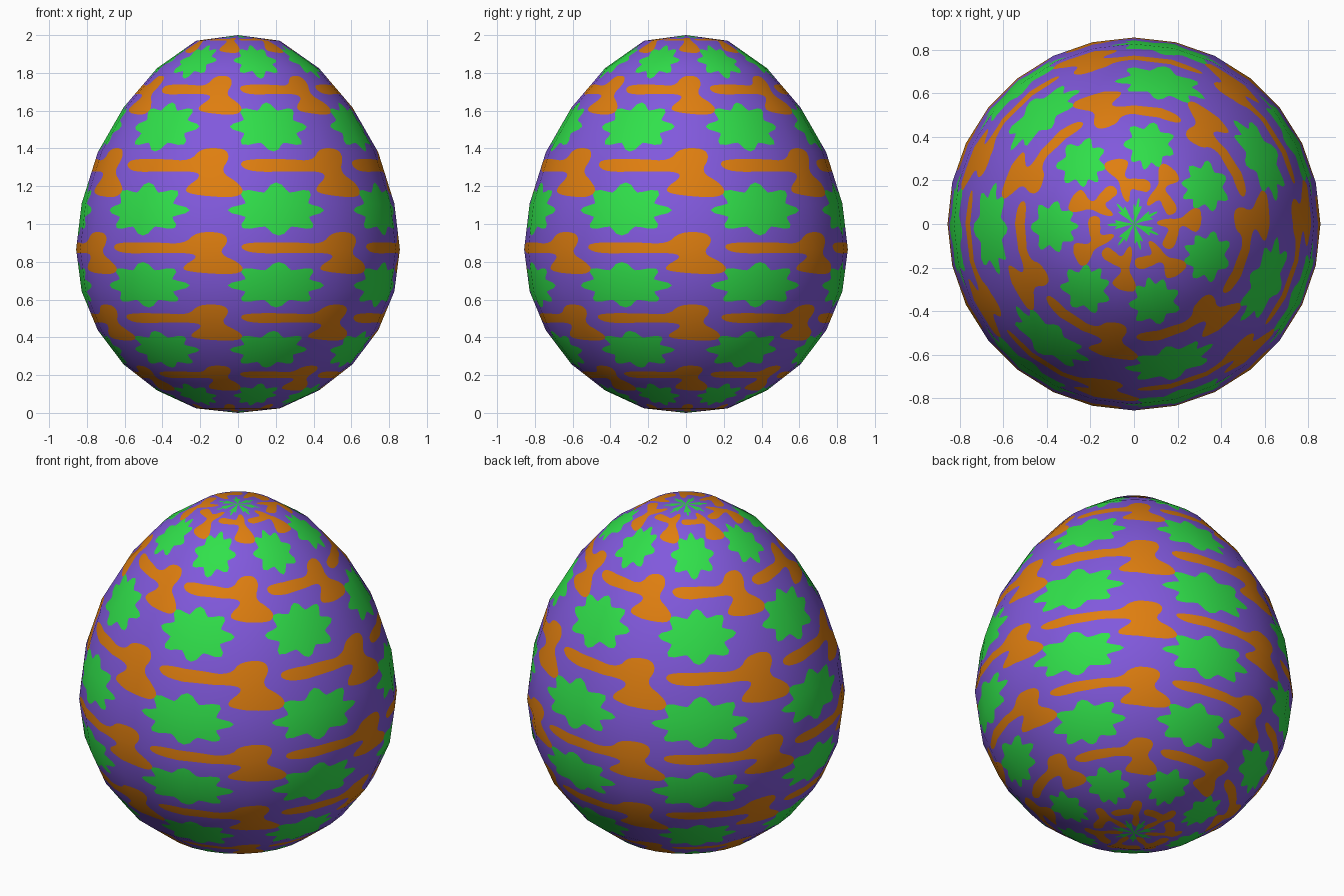
import bpy, bmesh, math
from mathutils import Vector
from mathutils.geometry import delaunay_2d_cdt

if "Cube" in bpy.data.objects:
    bpy.data.objects.remove(bpy.data.objects["Cube"])

# Egg profile: 12 rings from the top pole down, 28 sides
RINGS, SIDES, TILES = 12, 28, 7
PER = SIDES // TILES
R = [0.857 * math.sin(math.pi * k / RINGS) for k in range(RINGS + 1)]
Z = [2.0, 1.97, 1.825, 1.617, 1.38, 1.108, 0.866, 0.643, 0.437, 0.257, 0.119, 0.024, 0.0]


def material(name, rgb):
    m = bpy.data.materials.new(name)
    m.diffuse_color = (*rgb, 1)
    m.use_nodes = True
    m.node_tree.nodes["Principled BSDF"].inputs["Base Color"].default_value = m.diffuse_color
    return m


def lerp(table, k):
    i = min(int(k), RINGS - 1)
    return table[i] + (table[i + 1] - table[i]) * (k - i)


def rounded(pts, times=2):
    for _ in range(times):
        out = []
        for a, b in zip(pts, pts[1:] + pts[:1]):
            out.append((a[0] * .75 + b[0] * .25, a[1] * .75 + b[1] * .25))
            out.append((a[0] * .25 + b[0] * .75, a[1] * .25 + b[1] * .75))
        pts = out
    return pts


def inside(p, poly):
    hit = False
    for (ax, ay), (bx, by) in zip(poly, poly[1:] + poly[:1]):
        if (ay > p[1]) != (by > p[1]) and p[0] < ax + (p[1] - ay) * (bx - ax) / (by - ay):
            hit = not hit
    return hit


# Painted shapes in tile units: eight-pointed star and crooked patch
star = []
for i in range(48):
    a = math.tau * i / 48
    r = 0.293 + 0.052 * math.cos(8 * a)
    star.append((1.05 * r * math.cos(a), 0.94 * r * math.sin(a)))
patch = rounded([(-.53, .02), (-.48, .09), (-.14, .09), (.08, .065), (.165, .22),
                 (.35, .22), (.40, .11), (.325, -.056), (.465, -.18), (.51, -.29),
                 (.42, -.355), (.09, -.31), (.06, -.24), (.18, -.11), (.13, -.05),
                 (-.12, -.05), (-.43, -.06)])
STAR_U, PATCH_U = 0.538, 0.788

# Cut one column of tiles by the facet lines and the shape outlines
pts, edges, shapes = [], [], []


def add_path(path, closed):
    n = len(pts)
    pts.extend(Vector(p) for p in path)
    edges.extend((n + i, n + i + 1) for i in range(len(path) - 1))
    if closed:
        edges.append((n + len(path) - 1, n))


for i in range(PER + 1):
    add_path([(i / PER, 0), (i / PER, TILES)], False)
for k in range(RINGS + 1):
    v = TILES * k / RINGS
    add_path([(0, v), (1, v)], False)
for outline, cu, cv, rows, mat in ((star, STAR_U, 0, TILES + 1, 1),
                                   (patch, PATCH_U, .5, TILES, 2)):
    for du in (-1, 0, 1):
        for row in range(rows):
            poly = [(x + cu + du, y + cv + row) for x, y in outline]
            add_path(poly, True)
            shapes.append((poly, row + cv, mat))
verts, _, tris = delaunay_2d_cdt(pts, edges, [], 0, 1e-6)[:3]

column = []
for t in tris:
    c = sum((verts[i] for i in t), Vector((0, 0))) / len(t)
    if 0 < c.x < 1 and 0 < c.y < TILES:
        mat = 0
        for poly, row, m in shapes:
            if abs(c.y - row) < .5 and inside(c, poly):
                mat = m
        column.append((t, mat))


def place(p, col):
    k = min(max(RINGS * (1 - p.y / TILES), 0), RINGS)
    s = p.x * PER
    i = math.floor(s)
    f = s - i
    a0 = math.tau * (i + col * PER) / SIDES
    a1 = a0 + math.tau / SIDES
    r = lerp(R, k)
    return (r * (math.cos(a0) * (1 - f) + math.cos(a1) * f),
            r * (math.sin(a0) * (1 - f) + math.sin(a1) * f), lerp(Z, k))


# Repeat the column around the egg
bm = bmesh.new()
for col in range(TILES):
    used = {}
    for t, mat in column:
        for i in t:
            if i not in used:
                used[i] = bm.verts.new(place(verts[i], col))
        f = bm.faces.new([used[i] for i in t])
        f.material_index = mat
        f.smooth = True
bmesh.ops.remove_doubles(bm, verts=bm.verts[:], dist=1e-4)
bmesh.ops.recalc_face_normals(bm, faces=bm.faces[:])
mesh = bpy.data.meshes.new("egg")
bm.to_mesh(mesh)
bm.free()
mesh.materials.append(material("purple shell", (.22, .10, .72)))
mesh.materials.append(material("green star", (.03, .75, .07)))
mesh.materials.append(material("orange patch", (.74, .21, .005)))

# Smooth shading across the facets
DR = [1] + [R[k + 1] - R[k - 1] for k in range(1, RINGS)] + [-1]
DZ = [0] + [Z[k + 1] - Z[k - 1] for k in range(1, RINGS)] + [0]
slopes = [Vector((-dz, dr)).normalized() for dr, dz in zip(DR, DZ)]
normals = []
for v in mesh.vertices:
    i = next((n for n in range(RINGS) if v.co.z >= Z[n + 1]), RINGS - 1)
    k = min(max(i + (Z[i] - v.co.z) / (Z[i] - Z[i + 1]), 0), RINGS)
    s = lerp(slopes, k)
    a = math.atan2(v.co.y, v.co.x)
    normals.append(Vector((s.x * math.cos(a), s.x * math.sin(a), s.y)).normalized())
mesh.normals_split_custom_set_from_vertices(normals)
egg = bpy.data.objects.new("painted_egg", mesh)
bpy.context.collection.objects.link(egg)
